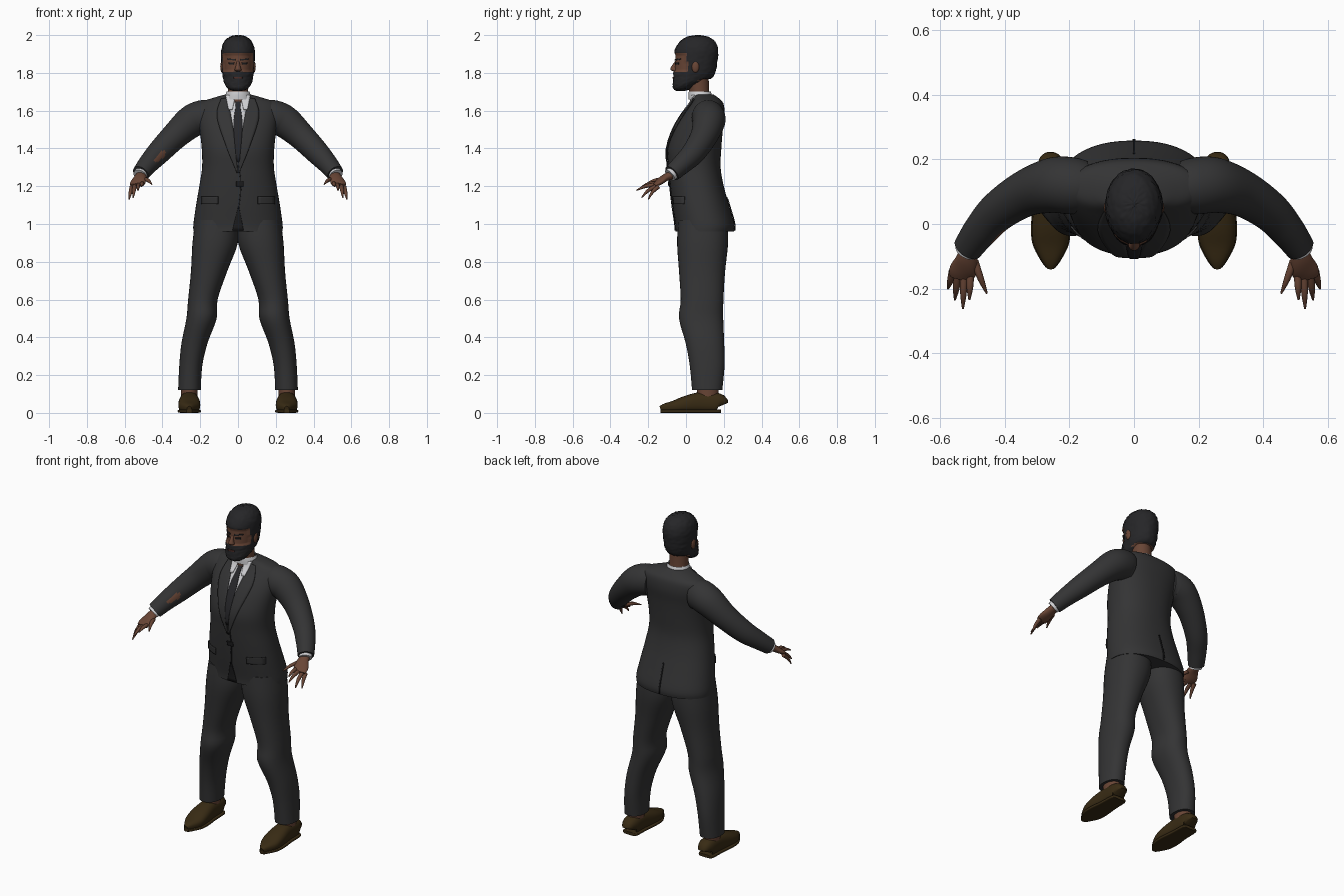
import bpy, bmesh, random
from math import sin, cos, pi, radians, copysign
from mathutils import Vector
from mathutils.bvhtree import BVHTree

random.seed(4)
if "Cube" in bpy.data.objects:
    bpy.data.objects.remove(bpy.data.objects["Cube"])


def material(name, rgb):
    m = bpy.data.materials.new(name)
    m.use_nodes = True
    m.diffuse_color = (*rgb, 1)
    b = m.node_tree.nodes["Principled BSDF"]
    b.inputs["Base Color"].default_value = (*rgb, 1)
    b.inputs["Roughness"].default_value = 0.9
    return m


SUIT = material("charcoal cloth", (.034, .034, .035))
DARK = material("dark seam", (.012, .012, .013))
HAIR = material("black hair", (.019, .019, .021))
SKIN = material("brown skin", (.14, .06, .036))
LIP = material("dark lip", (.07, .025, .02))
WHITE = material("white shirt", (.62, .62, .64))
TIE = material("black tie", (.02, .02, .023))
SHOE = material("brown leather", (.04, .024, .007))


def finish(name, bm, mats, angle=50):
    bmesh.ops.recalc_face_normals(bm, faces=bm.faces)
    me = bpy.data.meshes.new(name)
    bm.to_mesh(me)
    bm.free()
    for m in mats:
        me.materials.append(m)
    me.shade_smooth()
    me.set_sharp_from_angle(angle=radians(angle))
    ob = bpy.data.objects.new(name, me)
    bpy.context.collection.objects.link(ob)
    return ob


def spline(rings, steps):
    """Smooth curve through all ring values."""
    pts = [Vector(r) for r in rings]
    out = []
    for i in range(len(pts) - 1):
        p0, p1 = pts[max(i - 1, 0)], pts[i]
        p2, p3 = pts[i + 1], pts[min(i + 2, len(pts) - 1)]
        for k in range(steps):
            t = k / steps
            out.append(p1 + (p2 - p0) * (t / 2)
                       + (2 * p0 - 5 * p1 + 4 * p2 - p3) * (t * t / 2)
                       + (3 * p1 - p0 - 3 * p2 + p3) * (t ** 3 / 2))
    return out + [pts[-1]]


def loft(name, rings, mats, n=28, steps=4, power=2.0, along=False, side=1, paint=None, cap=True):
    """Skin rings of (x, y, z, half width, half depth); along = rings square to the path."""
    rs = spline(rings, steps)
    bm = bmesh.new()
    rows = []
    for i, r in enumerate(rs):
        c = Vector(r[:3])
        u, v = Vector((1, 0, 0)), Vector((0, 1, 0))
        if along:
            t = Vector(rs[min(i + 1, len(rs) - 1)][:3]) - Vector(rs[max(i - 1, 0)][:3])
            u = t.cross(Vector((0, 0, 1))).normalized()
            v = u.cross(t).normalized()
        row = []
        for k in range(n):
            a = 2 * pi * k / n
            ca, sa = (copysign(abs(f) ** (2 / power), f) for f in (cos(a), sin(a)))
            p = c + u * (r[3] * ca) + v * (r[4] * sa)
            row.append(bm.verts.new((p.x * side, p.y, p.z)))
        rows.append(row)
    for a, b in zip(rows, rows[1:]):
        for k in range(n):
            bm.faces.new((a[k], a[(k + 1) % n], b[(k + 1) % n], b[k]))
    if cap:
        bm.faces.new(rows[0])
        bm.faces.new(rows[-1])
    if paint:
        for f in bm.faces:
            f.material_index = paint(f.calc_center_median())
    return finish(name, bm, mats)


def surface(ob):
    return BVHTree.FromPolygons([v.co for v in ob.data.vertices],
                                [p.vertices[:] for p in ob.data.polygons])


def drape(name, left, right, mat, tree, off=.003, facing=-1, side=1):
    """Thin cloth panel between two (x, z) edges, laid on a surface."""
    bm = bmesh.new()
    rows = []
    for a, b in zip(spline([(*p, 0) for p in left], 5), spline([(*p, 0) for p in right], 5)):
        row = []
        for k in range(6):
            p = a.lerp(b, k / 5)
            hit = tree.ray_cast(Vector((p.x * side, facing, p.y)), Vector((0, -facing, 0)))[0]
            row.append(bm.verts.new((p.x * side, (hit.y if hit else .06) + facing * off, p.y)))
        rows.append(row)
    for a, b in zip(rows, rows[1:]):
        for k in range(5):
            bm.faces.new((a[k], a[k + 1], b[k + 1], b[k]))
    ob = finish(name, bm, [mat])
    mod = ob.modifiers.new("thickness", "SOLIDIFY")
    mod.thickness, mod.offset = .005, 0
    return ob


def ball(name, at, size, mat):
    bm = bmesh.new()
    bmesh.ops.create_uvsphere(bm, u_segments=16, v_segments=10, radius=1)
    for v in bm.verts:
        v.co = Vector(at) + Vector(a * b for a, b in zip(v.co, size))
    return finish(name, bm, [mat])


# Jacket body
jacket = loft("jacket", [
    (0, .10, .96, .236, .155), (0, .10, 1.0, .236, .157), (0, .078, 1.1, .222, .15),
    (0, .058, 1.2, .205, .142), (0, .045, 1.3, .19, .138), (0, .045, 1.4, .192, .142),
    (0, .065, 1.5, .203, .13), (0, .093, 1.58, .212, .112), (0, .112, 1.64, .2, .085),
    (0, .105, 1.668, .13, .066), (0, .09, 1.685, .07, .056)], [SUIT], n=48, power=2.25)
cloth = surface(jacket)

# Shirt front, tie, lapels and jacket details
drape("shirt_front", [(-.062, 1.675), (-.045, 1.6), (-.008, 1.4)],
      [(.062, 1.675), (.045, 1.6), (.008, 1.4)], WHITE, cloth)
drape("tie", [(-.016, 1.655), (-.013, 1.62), (-.024, 1.52), (-.008, 1.33)],
      [(.016, 1.655), (.013, 1.62), (.024, 1.52), (.008, 1.33)], TIE, cloth, .008)
drape("front_seam", [(0, 1.34), (.012, 1.2), (.0, 1.08)], [(.006, 1.34), (.018, 1.2), (.006, 1.08)], DARK, cloth)
drape("front_opening", [(0, 1.09), (-.03, .965)], [(.006, 1.09), (.03, .965)], DARK, cloth)
drape("back_vent", [(-.003, 1.14), (-.004, .965)], [(.003, 1.14), (.004, .965)], DARK, cloth, facing=1)
drape("button", [(-.01, 1.225), (-.01, 1.2)], [(.03, 1.225), (.03, 1.2)], DARK, cloth, .007)
for s, tag in ((1, "left"), (-1, "right")):
    drape(tag + "_lapel", [(.06, 1.668), (.042, 1.6), (.012, 1.42), (.002, 1.27)],
          [(.09, 1.662), (.112, 1.57), (.066, 1.42), (.006, 1.27)], SUIT, cloth, .006, side=s)
    drape(tag + "_collar_point", [(.012, 1.682), (.03, 1.605)], [(.066, 1.682), (.05, 1.605)],
          WHITE, cloth, .010, side=s)
    drape(tag + "_pocket_flap", [(.105, 1.145), (.105, 1.105)], [(.195, 1.145), (.195, 1.105)],
          SUIT, cloth, .006, side=s)

# Collar band and neck
loft("shirt_collar", [(0, .08, 1.66, .076, .066), (0, .075, 1.685, .066, .062),
                      (0, .073, 1.702, .06, .058)], [WHITE], cap=False)
loft("neck", [(0, .075, 1.64, .058, .054), (0, .07, 1.70, .054, .052),
              (0, .06, 1.79, .056, .06)], [SKIN])


# Head with hair and beard regions
def head_paint(c):
    x, y, z = abs(c.x), c.y, c.z
    hair = z > 1.90 or (y > .055 and z > 1.772) or (x > .06 and .01 < y and z > 1.77)
    beard = z < 1.803 and y < .06
    return int(hair or beard)


head = loft("head", [
    (0, -.03, 1.712, .02, .02), (0, -.02, 1.722, .046, .042), (0, 0, 1.745, .064, .062),
    (0, .036, 1.78, .073, .097), (0, .047, 1.82, .078, .106), (0, .052, 1.87, .081, .108),
    (0, .056, 1.92, .081, .108), (0, .06, 1.96, .068, .088), (0, .062, 1.984, .042, .052),
    (0, .062, 1.992, .006, .006)], [SKIN, HAIR], n=56, steps=6, paint=head_paint)
face = surface(head)

# Rough raised hair
hairy = {i for p in head.data.polygons if p.material_index for i in p.vertices}
for i, n in [(i, head.data.vertices[i].normal.copy()) for i in hairy]:
    head.data.vertices[i].co += n * random.uniform(.005, .009)

# Face features
loft("nose", [(0, -.05, 1.862, .007, .008), (0, -.062, 1.835, .012, .015),
              (0, -.064, 1.817, .018, .018), (0, -.055, 1.808, .013, .01)], [SKIN], n=16)
drape("lips", [(-.022, 1.779), (-.022, 1.77)], [(.022, 1.779), (.022, 1.77)], LIP, face, .009)
for s, tag in ((1, "left"), (-1, "right")):
    drape(tag + "_eyebrow", [(.014, 1.873), (.014, 1.865)], [(.056, 1.876), (.056, 1.87)], HAIR, face, side=s)
    drape(tag + "_eye", [(.02, 1.854), (.022, 1.844)], [(.048, 1.854), (.046, 1.844)], DARK, face, .002, side=s)
    ball(tag + "_ear", (.083 * s, .05, 1.832), (.011, .02, .031), SKIN)


# Worn hole in the right sleeve
def sleeve_paint(c):
    dx, dz = c.x + .41, c.z - 1.36
    a, b = (dx + dz) * .707, (dx - dz) * .707
    return int(c.x < 0 and c.y < .02 and (a / .04) ** 2 + (b / .016) ** 2 < 1)


FINGERS = {"little": ((.562, -.145, 1.198), (.576, -.2, 1.13)),
           "ring": ((.547, -.16, 1.2), (.555, -.235, 1.14)),
           "middle": ((.527, -.162, 1.208), (.53, -.262, 1.178)),
           "index": ((.507, -.155, 1.215), (.51, -.235, 1.198)),
           "thumb": ((.494, -.115, 1.238), (.456, -.215, 1.21))}

for s, tag in ((1, "left"), (-1, "right")):
    # Sleeves, cuffs and hands
    loft(tag + "_sleeve", [
        (.15, .115, 1.565, .08, .088), (.19, .118, 1.565, .088, .09), (.25, .12, 1.54, .086, .086),
        (.335, .095, 1.465, .072, .072), (.42, .04, 1.378, .062, .063), (.475, -.02, 1.318, .054, .053),
        (.515, -.075, 1.268, .046, .045)], [SUIT, SKIN], n=40, steps=7, along=True, side=s, paint=sleeve_paint)
    loft(tag + "_cuff", [(.505, -.06, 1.28, .036, .035), (.519, -.085, 1.258, .037, .035)],
         [WHITE], along=True, side=s)
    loft(tag + "_palm", [
        (.512, -.07, 1.262, .025, .022), (.518, -.11, 1.245, .034, .02),
        (.53, -.145, 1.22, .042, .016), (.535, -.168, 1.205, .036, .01)], [SKIN], along=True, side=s)
    for finger, (a, b) in FINGERS.items():
        a, b = Vector(a), Vector(b)
        mid = a.lerp(b, .5) + Vector((0, -.004, .006))
        loft(f"{tag}_{finger}_finger", [(*a, .012, .011), (*mid, .01, .009), (*b, .003, .003)],
             [SKIN], n=12, along=True, side=s)

    # Trouser legs and ankles
    loft(tag + "_trouser_leg", [
        (.115, .09, 1.02, .11, .13), (.121, .088, .9, .12, .135), (.153, .085, .75, .096, .122),
        (.186, .085, .6, .078, .113), (.193, .08, .5, .08, .117), (.23, .1, .37, .069, .102),
        (.25, .112, .25, .061, .092), (.257, .112, .12, .06, .08)], [SUIT], n=36, power=2.2, side=s)
    loft(tag + "_ankle", [(.258, .115, .06, .042, .055), (.258, .115, .15, .045, .058)], [SKIN], side=s)

    # Shoes with soles
    outline = [(.186, .03, .038), (.17, .046, .052), (.08, .05, .055), (0, .058, .045),
               (-.06, .054, .033), (-.11, .03, .025), (-.135, .012, .018)]
    loft(tag + "_shoe", [(.258, y, h, w, h) for y, w, h in outline], [SHOE], power=2.5, along=True, side=s)
    loft(tag + "_sole", [(.258, y, .009, w + .003, .009) for y, w, h in outline], [SHOE],
         power=5, along=True, side=s)
